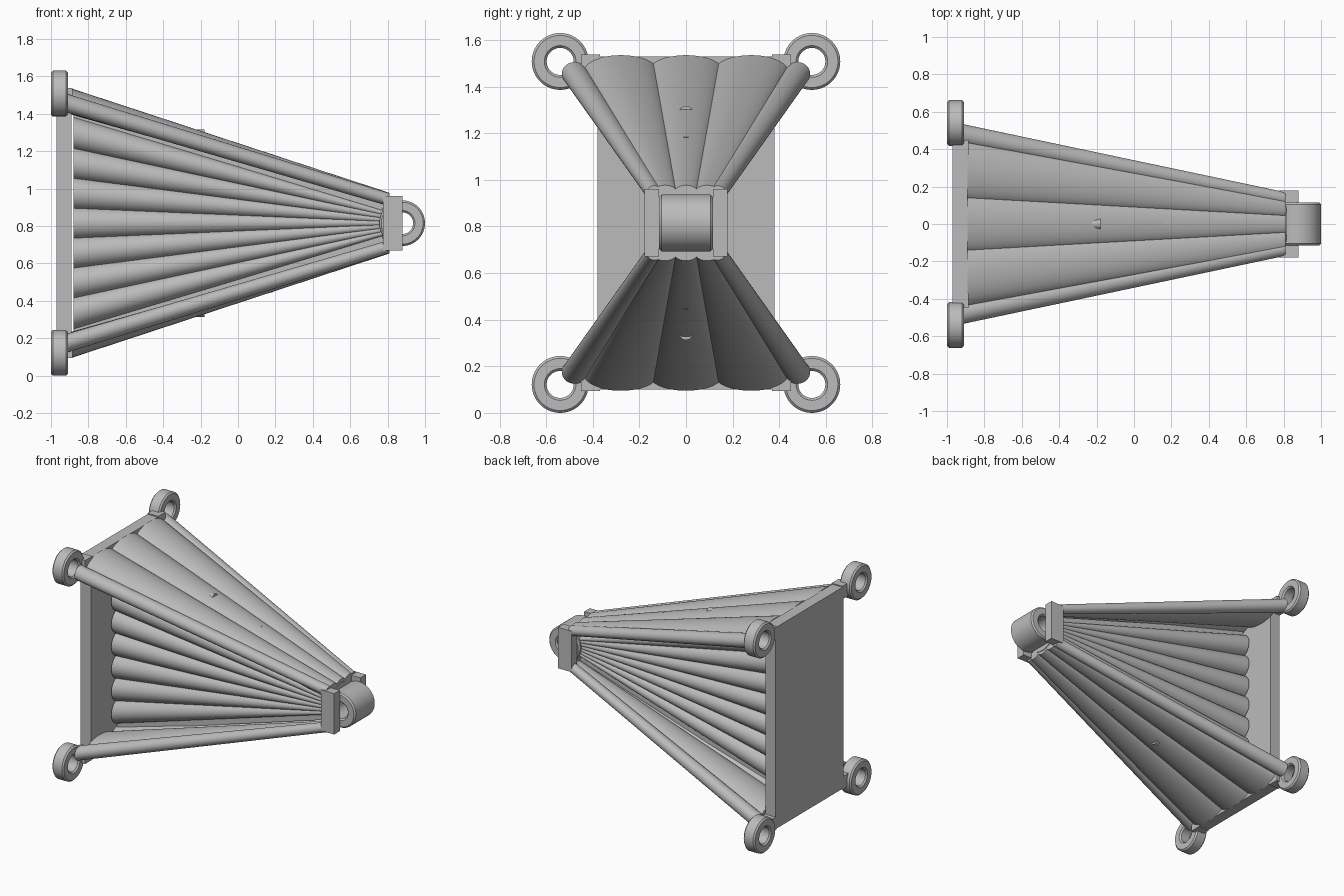
import bpy, bmesh, math
from mathutils import Vector

cube = bpy.data.objects.get("Cube")
if cube:
    bpy.data.objects.remove(cube, do_unlink=True)

MID = 0.815  # height of the horizontal symmetry plane
SIDES = (1, -1)

grey = bpy.data.materials.new("plain_grey")
grey.use_nodes = True
colour = (0.5, 0.5, 0.5, 1)
grey.diffuse_color = colour
grey.node_tree.nodes["Principled BSDF"].inputs["Base Color"].default_value = colour


def finish(name, bm, smooth=True):
    bmesh.ops.recalc_face_normals(bm, faces=bm.faces)
    mesh = bpy.data.meshes.new(name)
    bm.to_mesh(mesh)
    bm.free()
    mesh.materials.append(grey)
    obj = bpy.data.objects.new(name, mesh)
    bpy.context.collection.objects.link(obj)
    if smooth:
        bpy.ops.object.select_all(action="DESELECT")
        obj.select_set(True)
        bpy.context.view_layer.objects.active = obj
        bpy.ops.object.shade_smooth_by_angle(angle=math.radians(35))
    return obj


def box(name, low, high):
    bm = bmesh.new()
    bmesh.ops.create_cube(bm, size=1)
    low, high = Vector(low), Vector(high)
    for v in bm.verts:
        v.co = (low + high) / 2 + v.co * (high - low)
    return finish(name, bm, False)


def taper(name, start, end, radii_start, radii_end, n=40, turn=0):
    """Solid with an elliptical section in the YZ plane, lofted along X."""
    bm = bmesh.new()
    rings = []
    for c, (ry, rz) in ((start, radii_start), (end, radii_end)):
        angles = [math.tau * i / n + turn for i in range(n)]
        rings.append([bm.verts.new((c[0], c[1] + ry * math.cos(a), c[2] + rz * math.sin(a)))
                      for a in angles])
    for i in range(n):
        j = (i + 1) % n
        bm.faces.new((rings[0][i], rings[0][j], rings[1][j], rings[1][i]))
    for ring in rings:
        bm.faces.new(ring)
    return finish(name, bm)


def eyelet(name, centre, half, axis, outer=0.122, inner=0.058, cut=0.01, n=56):
    """Chamfered ring turned about the X or Y axis."""
    profile = [(outer - cut, -half), (outer, cut - half), (outer, half - cut), (outer - cut, half),
               (inner + cut, half), (inner, half - cut), (inner, cut - half), (inner + cut, -half)]
    bm = bmesh.new()
    loops = []
    for i in range(n):
        c, s = math.cos(math.tau * i / n), math.sin(math.tau * i / n)
        loops.append([bm.verts.new(Vector(centre) + Vector((h, r * c, r * s) if axis == "X" else (r * c, h, r * s)))
                      for r, h in profile])
    for i in range(n):
        a, b = loops[i], loops[(i + 1) % n]
        for k in range(len(profile)):
            m = (k + 1) % len(profile)
            bm.faces.new((a[k], a[m], b[m], b[k]))
    return finish(name, bm)


# Mounting plate
box("mounting_plate", (-0.97, -0.38, MID - 0.715), (-0.89, 0.38, MID + 0.715))

for v in SIDES:
    level = "upper" if v > 0 else "lower"

    # Broad fluted fan
    for k in (-1, 0, 1):
        taper(f"{level}_fan_flute", (-0.89, 0.28 * k, MID + v * 0.65), (0.81, 0.09 * k, MID + v * 0.132),
              (0.16, 0.07), (0.05, 0.03))

    # Small locating studs on the fan
    for x, top in ((-0.18, 0.502), (0.185, 0.37)):
        z = MID + v * (top - 0.03)
        taper(f"{level}_stud", (x - 0.12, 0, z), (x, 0, z), (0.03, 0.03), (0.03, 0.03), 24)

    for s in SIDES:
        side = "left" if s > 0 else "right"
        # Corner rod, fixing tab and mounting eyelet
        taper(f"{level}_{side}_rod", (-0.91, 0.478 * s, MID + v * 0.64), (0.81, 0.135 * s, MID + v * 0.125),
              (0.055, 0.05), (0.035, 0.035))
        ys = sorted((0.37 * s, 0.45 * s))
        zs = sorted((MID + v * 0.63, MID + v * 0.722))
        box(f"{level}_{side}_tab", (-0.97, ys[0], zs[0]), (-0.885, ys[1], zs[1]))
        eyelet(f"{level}_{side}_eyelet", (-0.955, 0.54 * s, MID + v * 0.693), 0.045, "X")

# Narrow central web: flat core with flutes on both sides
root = math.sqrt(2)
taper("web_core", (-0.88, 0, MID), (0.8, 0, MID), (0.1 * root, 0.61 * root), (0.07 * root, 0.1 * root),
      4, math.pi / 4)
for s in SIDES:
    for k in range(-3, 4):
        taper("web_flute", (-0.88, 0.075 * s, MID + 0.16 * k), (0.8, 0.075 * s, MID + 0.016 * k),
              (0.09, 0.09), (0.018, 0.012), 32)
    # Cheek blocks around the end eyelet
    ys = sorted((0.115 * s, 0.178 * s))
    box("end_cheek", (0.775, ys[0], MID - 0.145), (0.88, ys[1], MID + 0.145))

# Rounded boss and end eyelet
bm = bmesh.new()
bmesh.ops.create_uvsphere(bm, u_segments=40, v_segments=20, radius=1)
for vert in bm.verts:
    vert.co = Vector((0.815 + 0.065 * vert.co.x, 0.14 * vert.co.y, MID + 0.14 * vert.co.z))
    vert.co.x = min(vert.co.x, 0.815)
finish("end_boss", bm)
eyelet("end_eyelet", (0.878, 0, MID), 0.115, "Y")
